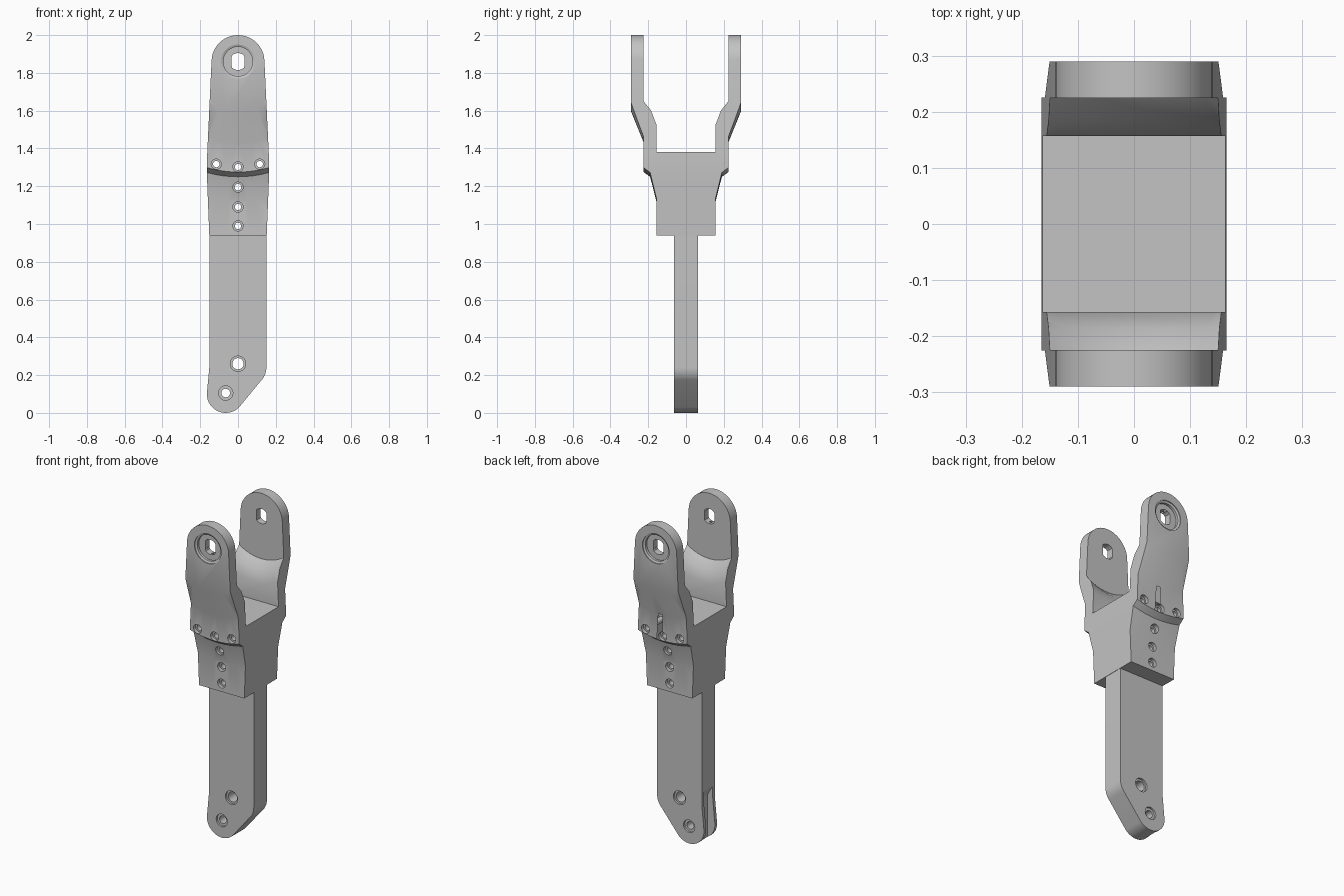
import bpy, bmesh, math

cube = bpy.data.objects.get("Cube")
if cube:
    bpy.data.objects.remove(cube, do_unlink=True)

grey = bpy.data.materials.new("plain grey")
grey.use_nodes = True
grey.diffuse_color = (0.55, 0.55, 0.55, 1)
grey.node_tree.nodes["Principled BSDF"].inputs["Base Color"].default_value = grey.diffuse_color

PIVOT = 1.86  # height of the fork's pin


def make(name, rings):
    """Solid skinned through equal-sized rings of points, capped at both ends."""
    bm = bmesh.new()
    loops = [[bm.verts.new(p) for p in ring] for ring in rings]
    n = len(loops[0])
    for a, b in zip(loops, loops[1:]):
        for i in range(n):
            j = (i + 1) % n
            bm.faces.new((a[i], a[j], b[j], b[i]))
    bm.faces.new(loops[0][::-1])
    bm.faces.new(loops[-1])
    bmesh.ops.recalc_face_normals(bm, faces=bm.faces)
    mesh = bpy.data.meshes.new(name)
    bm.to_mesh(mesh)
    bm.free()
    mesh.materials.append(grey)
    ob = bpy.data.objects.new(name, mesh)
    bpy.context.collection.objects.link(ob)
    return ob


def prism(name, outline, depth):
    """Front outline (x, z) extruded evenly along y."""
    return make(name, [[(x, y, z) for x, z in outline] for y in (-depth, depth)])


def arc(cx, cz, r, start, end, n=16):
    angles = [math.radians(start + (end - start) * i / n) for i in range(n + 1)]
    return [(cx + r * math.cos(a), cz + r * math.sin(a)) for a in angles]


def lathe(name, half, x, z, n=32):
    """Solid turned about the y direction; half lists (y, radius) from outside inward."""
    profile = half + [(-y, r) for y, r in reversed(half)]
    turn = [2 * math.pi * i / n for i in range(n)]
    return make(name, [[(x + r * math.cos(a), y, z + r * math.sin(a)) for a in turn]
                       for y, r in profile])


def combine(ob, tool, operation):
    mod = ob.modifiers.new(operation, 'BOOLEAN')
    mod.operation, mod.solver, mod.object = operation, 'EXACT', tool
    bpy.context.view_layer.objects.active = ob
    bpy.ops.object.modifier_apply(modifier=mod.name)
    bpy.data.objects.remove(tool, do_unlink=True)


def bolt_hole(ob, x, z, surface, bore, head, sink=0.02):
    """Through hole with a counterbore on both outer faces."""
    half = [(-0.4, head), (sink - surface, head), (sink - surface, bore)]
    combine(ob, lathe("hole_cutter", half, x, z, 20), 'DIFFERENCE')


# Forked yoke: front outline trimmed by a turned thickness profile
outline = [(-0.152, 0.94), (0.152, 0.94), (0.165, 1.27), (0.165, 1.33)]
outline += arc(0, PIVOT, 0.14, 3, 177, 24) + [(-0.165, 1.33), (-0.165, 1.27)]
yoke = prism("forked_yoke", outline, 0.4)
thickness = [(-0.29, 0.266), (-0.225, 0.427), (-0.225, 0.585),
             (-0.19, 0.61), (-0.157, 0.74), (-0.157, 1.1)]
combine(yoke, lathe("thickness_tool", thickness, 0, PIVOT, 96), 'INTERSECT')

# Gap between the fork arms, with a turned clearance around the pin
gap = [(-0.4, 1.38), (0.4, 1.38), (0.4, 2.2), (-0.4, 2.2)]
combine(yoke, prism("gap_cutter", gap, 0.157), 'DIFFERENCE')
clearance = [(-0.225, 0.258), (-0.185, 0.3), (-0.156, 0.37)]
combine(yoke, lathe("clearance_cutter", clearance, 0, PIVOT, 96), 'DIFFERENCE')

# Pin seats with chamfered rims and a flat-sided bore
seat = [(-0.4, 0.09), (-0.285, 0.09), (-0.28, 0.078), (-0.265, 0.078), (-0.265, 0.03)]
combine(yoke, lathe("seat_cutter", seat, 0, PIVOT), 'DIFFERENCE')
bore = [(max(-0.034, min(0.034, x)), z) for x, z in arc(0, PIVOT, 0.045, 0, 345, 23)]
flat = []
for p in bore:
    if p not in flat:
        flat.append(p)
combine(yoke, prism("bore_cutter", flat, 0.4), 'DIFFERENCE')

# Bolt holes: a row along the ledge and a column below it
for x, z, surface in ((-0.115, 1.317, 0.225), (0, 1.302, 0.225), (0.115, 1.317, 0.225),
                      (0, 1.195, 0.175), (0, 1.09, 0.157), (0, 0.99, 0.157)):
    bolt_hole(yoke, x, z, surface, 0.017, 0.027)

# Flat blade with an offset rounded foot
foot = arc(-0.065, 0.1, 0.1, 180, 315)
heel = arc(0.05, 0.24, 0.1, -45, 0, 8)
blade = prism("blade", [(-0.15, 0.94), (-0.15, 0.26)] + foot + heel + [(0.15, 0.94)], 0.063)
bolt_hole(blade, 0, 0.26, 0.063, 0.03, 0.041, 0.012)
bolt_hole(blade, -0.065, 0.105, 0.063, 0.023, 0.038, 0.012)

# Open slot in the blade's edge beside the foot
slot = [(-0.3, -0.1), (-0.115, -0.1), (-0.115, 0.27), (-0.155, 0.34), (-0.3, 0.34)]
combine(blade, prism("slot_cutter", slot, 0.042), 'DIFFERENCE')

# Smooth curved walls, crisp edges
for ob in (yoke, blade):
    bpy.ops.object.select_all(action='DESELECT')
    ob.select_set(True)
    bpy.context.view_layer.objects.active = ob
    bpy.ops.object.shade_smooth_by_angle(angle=math.radians(25))
